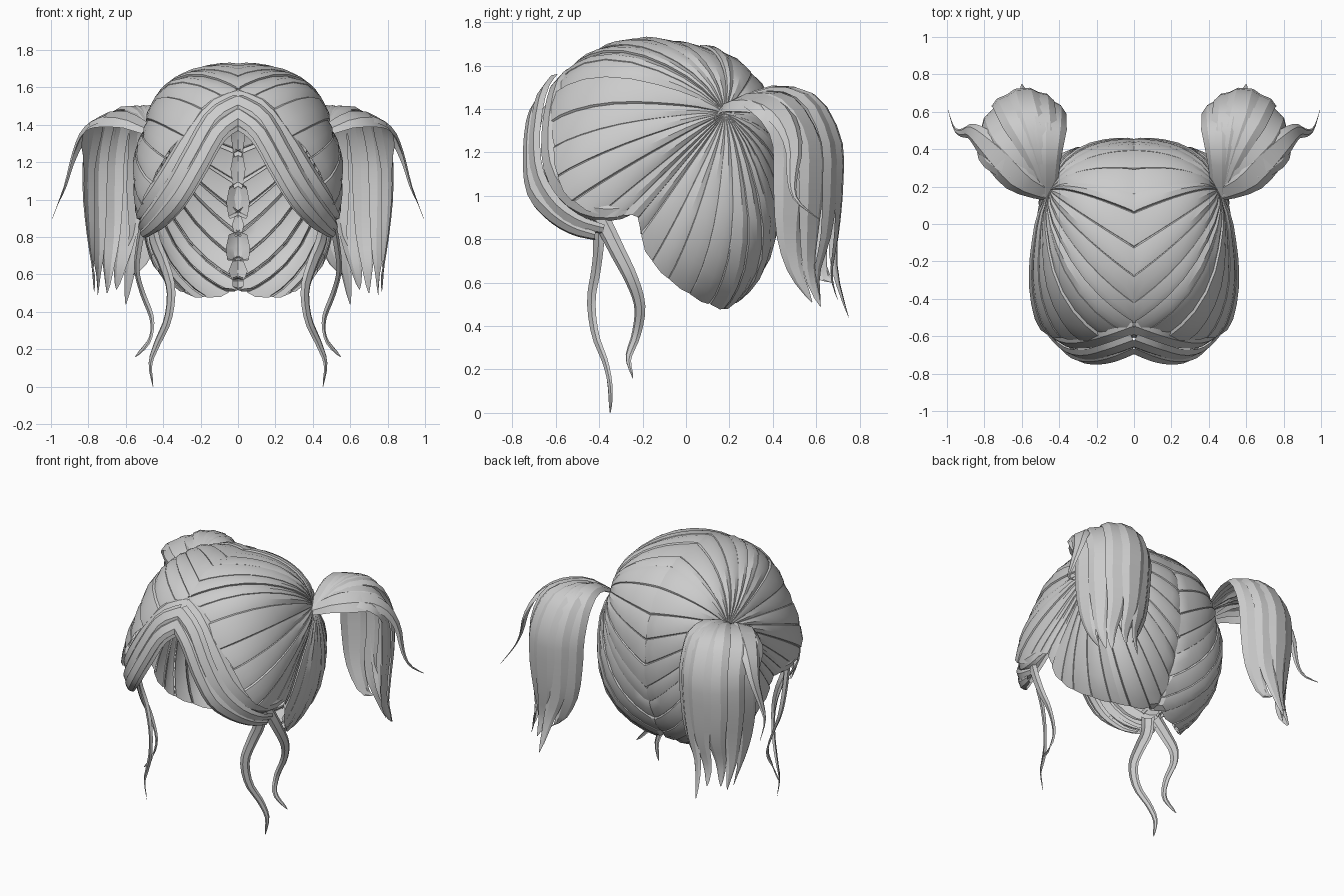
import bpy, bmesh, math, random
from mathutils import Vector as V

if "Cube" in bpy.data.objects:
    bpy.data.objects.remove(bpy.data.objects["Cube"])

random.seed(4)
mat = bpy.data.materials.new("hair grey")
mat.diffuse_color = (0.6, 0.6, 0.6, 1)
mat.use_nodes = True
mat.node_tree.nodes["Principled BSDF"].inputs["Base Color"].default_value = mat.diffuse_color

CENTRE = V((0, -0.08, 1.12))
AXES = V((0.56, 0.56, 0.60))
TIE = V((0.45, 0.18, 1.38))


def spline(pts, u, closed=False):
    """Point at u (0..1) on a smooth curve through pts."""
    n = len(pts)
    f = (u % 1.0) * n if closed else min(max(u, 0), 0.99999) * (n - 1)
    i = int(f)
    f -= i
    get = (lambda k: V(pts[k % n])) if closed else (lambda k: V(pts[min(max(k, 0), n - 1)]))
    a, b, c, d = (get(i + k) for k in (-1, 0, 1, 2))
    return 0.5 * (2 * b + (c - a) * f + (2 * a - 5 * b + 4 * c - d) * f**2
                  + (3 * b - a - 3 * c + d) * f**3)


def add_grid(bm, rows):
    vs = [[bm.verts.new(p) for p in r] for r in rows]
    for r0, r1 in zip(vs, vs[1:]):
        for k in range(len(r0) - 1):
            bm.faces.new((r0[k], r0[k + 1], r1[k + 1], r1[k]))


def finish(name, bm):
    """Turn the right half into a mirrored, smooth-shaded object."""
    me = bpy.data.meshes.new(name)
    bm.to_mesh(me)
    bm.free()
    me.materials.append(mat)
    ob = bpy.data.objects.new(name, me)
    bpy.context.collection.objects.link(ob)
    bpy.ops.object.select_all(action='DESELECT')
    bpy.context.view_layer.objects.active = ob
    ob.select_set(True)
    bpy.ops.object.shade_smooth_by_angle(angle=math.radians(28))
    mod = ob.modifiers.new("mirror", 'MIRROR')
    mod.use_mirror_merge = False


def ribbon(bm, pts, width, centre, steps=14, crown=0.25):
    """Crowned lock of hair along pts; width(t) is its full width."""
    rows = []
    for j in range(steps + 1):
        t = j / steps
        p = spline(pts, t)
        tan = (spline(pts, t + 0.02) - spline(pts, t - 0.02)).normalized()
        out = p - V(centre)
        out = (out - tan * out.dot(tan)).normalized()
        side = out.cross(tan)
        w = width(t) / 2
        rows.append([p + side * w * s - out * w * crown * 2 * s * s
                     for s in (-1, -0.5, 0.5, 1)])
    add_grid(bm, rows)


# Scalp: locks that fan from the tie to the hairline and the centre parting
def squash(p):
    q = p - CENTRE
    return V((q.x / AXES.x, q.y / AXES.y, q.z / AXES.z))


def norm(q):
    return sum(abs(c) ** 2.5 for c in q) ** 0.4


def on_head(target, t, lift):
    a, b = squash(TIE), squash(target)
    ra, rb = norm(a), norm(b)
    d = a / ra * (1 - t) + b / rb * t
    # flatter sides, and ends that tuck inside past the parting
    flat = 0.075 * min(1, max(0, target.x) / 0.4) * math.sin(math.pi * min(t, 1))
    tuck = 0.5 * max(0, t - 1)
    d *= (ra + (rb - ra) * min(t, 1) + lift - flat - tuck) / norm(d)
    return CENTRE + V((d.x * AXES.x, d.y * AXES.y, d.z * AXES.z))


HAIRLINE = [
    (0, -.60, 1.50), (.20, -.61, 1.42), (.37, -.60, 1.26), (.47, -.57, 1.08),
    (.52, -.48, .96), (.53, -.34, .91), (.52, -.22, .91), (.47, -.19, .77),
    (.43, -.09, .64), (.34, .05, .54), (.22, .16, .49), (.08, .20, .50),
    (0, .27, .58), (0, .37, .74), (0, .43, .95), (0, .44, 1.15), (0, .41, 1.35),
    (0, .30, 1.54), (0, .12, 1.66), (0, -.08, 1.70), (0, -.28, 1.70), (0, -.48, 1.61)]
bm = bmesh.new()
LOCKS = 30
cuts = [(i + random.uniform(-0.25, 0.25)) / LOCKS for i in range(LOCKS)]
cuts.append(cuts[0] + 1)
for i in range(LOCKS):
    u0, u1 = cuts[i], cuts[i + 1] + 0.006
    back = 0.5 < u0 < 0.72
    reach = random.uniform(1.08, 1.2) if back else random.uniform(1.0, 1.02)
    h = random.uniform(0.01, 0.035)
    rows = []
    for j in range(11):
        t = j / 10
        row = []
        for s, lift in ((0, -0.015), (0.15, h), (0.6, h + 0.012), (0.95, h), (1, 0.0)):
            trim = reach - (0.12 * abs(s - 0.5) if back else 0)
            row.append(on_head(spline(HAIRLINE, u0 + (u1 - u0) * s, True),
                               t * trim, lift * min(1, 4 * t)))
        rows.append(row)
    add_grid(bm, rows)
finish("scalp_locks", bm)

# Fringe: overlapping bands sweeping from the centre to the temples
FRINGE = [
    ([(-.01, -.57, 1.57), (.13, -.62, 1.51), (.27, -.655, 1.33), (.38, -.65, 1.15),
      (.47, -.58, 1.01), (.53, -.46, .93), (.55, -.32, .92), (.53, -.2, .97)], .12),
    ([(-.01, -.64, 1.54), (.13, -.69, 1.46), (.25, -.72, 1.26), (.35, -.70, 1.08),
      (.44, -.62, .95), (.51, -.5, .87), (.53, -.38, .84)], .11),
    ([(-.01, -.68, 1.47), (.11, -.73, 1.38), (.22, -.75, 1.19), (.32, -.73, 1.02),
      (.41, -.64, .91), (.48, -.53, .84), (.52, -.42, .81)], .10),
    ([(-.01, -.65, 1.42), (.10, -.69, 1.34), (.21, -.71, 1.15), (.31, -.69, .99),
      (.40, -.61, .88), (.46, -.52, .83)], .07)]
bm = bmesh.new()
for pts, w in FRINGE:
    ribbon(bm, pts, lambda t: w * (1 - 0.55 * max(0, t - 0.6) / 0.4), CENTRE, 16)
finish("fringe", bm)

# Loose wavy strands in front of the ears
STRANDS = [
    [(.48, -.43, .90), (.46, -.42, .78), (.41, -.43, .66), (.37, -.45, .52),
     (.385, -.43, .36), (.44, -.38, .23), (.475, -.355, .12), (.455, -.35, 0)],
    [(.52, -.40, .90), (.545, -.33, .76), (.555, -.26, .62), (.52, -.22, .49),
     (.47, -.235, .36), (.48, -.27, .25), (.55, -.245, .16)]]
bm = bmesh.new()
for pts in STRANDS:
    ribbon(bm, pts, lambda t: 0.08 * (1 - t) ** 0.6 + 0.004, (0, 0, .45), 20, 0.3)
finish("loose_strands", bm)

# Pigtails: locks arching from the tie, then falling to a point
FALLS = [  # bulge x, y, then tip x, y, z
    (.42, .65, .56, .68, .60), (.50, .70, .60, .75, .44), (.59, .72, .65, .70, .52),
    (.69, .68, .70, .62, .50), (.77, .59, .75, .62, .49), (.815, .48, .77, .58, .51)]
bm = bmesh.new()
for k, (bx, by, tx, ty, tz) in enumerate(FALLS):
    bow = 0.02 * max(0, k - 3)
    pts = [TIE + V((0, -.03, 0)),
           (TIE.x + (bx - TIE.x) * .35 + bow, TIE.y + (by - TIE.y) * .38 - bow, 1.50 - bow),
           (TIE.x + (bx - TIE.x) * .78 + bow, TIE.y + (by - TIE.y) * .78 - bow, 1.47 - bow),
           (bx, by, 1.27), (bx + .01, by + .01, 1.05),
           (bx * .8 + tx * .2, by * .9 + ty * .1 - .01, .82),
           (bx * .3 + tx * .7, by * .4 + ty * .6 - .03, .64), (tx, ty, tz)]
    ribbon(bm, pts, lambda t: 0.004 + 0.16 * min(1, .45 + 2 * t) * min(1, 2.4 * (1 - t)) ** 0.9,
           (.58, .40, .95), 18, 0.2)
# Flyaway lock: broad over the outer side, thinning to a flicked tip
ribbon(bm, [(.45, .15, 1.38), (.60, .22, 1.46), (.73, .35, 1.46), (.83, .45, 1.38),
            (.89, .50, 1.24), (.93, .49, 1.08), (.965, .51, .98), (.995, .61, .895)],
       lambda t: 0.004 + 0.2 * min(1, .45 + 3 * t) * min(1, 1.35 * (1 - t)) ** 1.6,
       (.55, .42, .95), 18)
finish("pigtails", bm)
